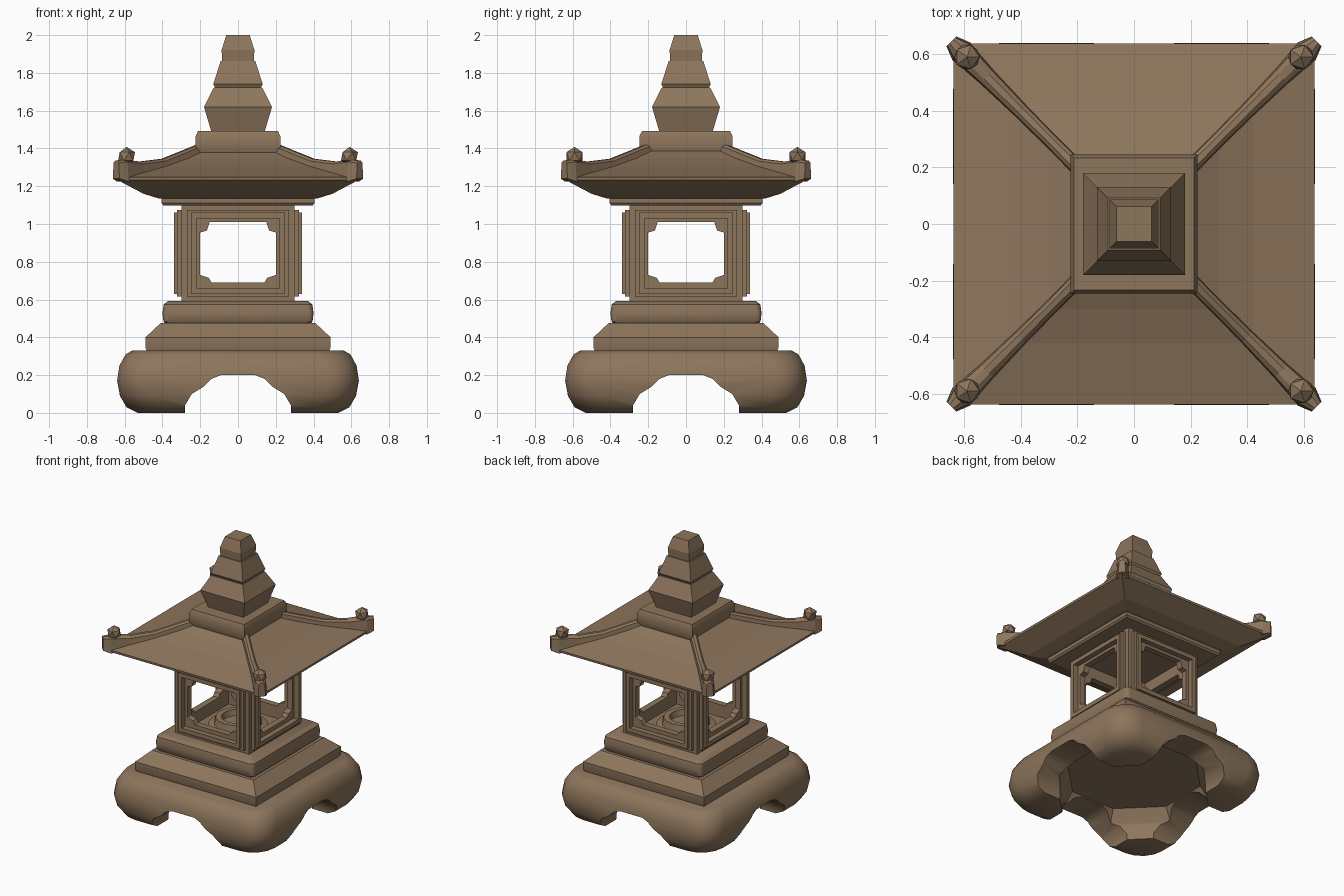
import bpy, bmesh
from math import radians, sin, cos, pi
from mathutils import Matrix, Vector

old = bpy.data.objects.get("Cube")
if old:
    bpy.data.objects.remove(old, do_unlink=True)

stone = bpy.data.materials.new("brown stone")
stone.use_nodes = True
colour = (0.27, 0.18, 0.108, 1)
stone.diffuse_color = colour
stone.node_tree.nodes["Principled BSDF"].inputs["Base Color"].default_value = colour


def finish(name, bm):
    bmesh.ops.recalc_face_normals(bm, faces=bm.faces)
    mesh = bpy.data.meshes.new(name)
    bm.to_mesh(mesh)
    bm.free()
    mesh.materials.append(stone)
    ob = bpy.data.objects.new(name, mesh)
    bpy.context.collection.objects.link(ob)
    return ob


def skin(name, rings):
    """Closed solid through rings of equal point count."""
    bm = bmesh.new()
    loops = [[bm.verts.new(p) for p in ring] for ring in rings]
    n = len(loops[0])
    for a, b in zip(loops, loops[1:]):
        for i in range(n):
            j = (i + 1) % n
            bm.faces.new((a[i], a[j], b[j], b[i]))
    bm.faces.new(loops[0][::-1])
    bm.faces.new(loops[-1])
    return finish(name, bm)


def square(half, z, r=0, steps=4, sy=1):
    """Square ring, with rounded corners when r is given."""
    pts = []
    for k in range(4):
        for s in range(steps + 1 if r else 1):
            a = k * pi / 2 + (s / steps * pi / 2 if r else pi / 4)
            c = Vector(((half - r), 0, 0)) if r else Vector((half, 0, 0))
            sx_ = 1 if k in (0, 3) else -1
            sy_ = 1 if k < 2 else -1
            pts.append((sx_ * c.x + r * cos(a), (sy_ * c.x + r * sin(a)) * sy, z))
    return pts


def tier(name, profile, r=0, sy=1):
    return skin(name, [square(h, z, r, sy=sy) for h, z in profile])


def prism(name, outline, y0, y1, turn=0):
    """Outline in x and z, pushed along y, turned about z."""
    m = Matrix.Rotation(radians(turn), 3, 'Z')
    return skin(name, [[m @ Vector((x, y, z)) for x, z in outline] for y in (y0, y1)])


def cut(ob, cutters):
    bpy.context.view_layer.objects.active = ob
    for c in cutters:
        c.hide_render = True
        mod = ob.modifiers.new("cut", 'BOOLEAN')
        mod.operation, mod.object, mod.solver = 'DIFFERENCE', c, 'EXACT'
        bpy.ops.object.modifier_apply(modifier=mod.name)
        bpy.data.objects.remove(c, do_unlink=True)


def smooth(ob, angle=35):
    bpy.ops.object.select_all(action='DESELECT')
    ob.select_set(True)
    bpy.context.view_layer.objects.active = ob
    bpy.ops.object.shade_smooth_by_angle(angle=radians(angle))


def rect(half, z0, z1):
    return [(-half, z0), (half, z0), (half, z1), (-half, z1)]


def mirrored(side):
    return side + [(-x, z) for x, z in reversed(side)]


# Footed base: rounded block with arches on all sides and a hollow underneath
base = tier("footed_base", [(0.53, 0.0), (0.59, 0.03), (0.625, 0.09), (0.64, 0.17),
                            (0.628, 0.25), (0.595, 0.31), (0.56, 0.33)], r=0.17)
arch = mirrored([(0.285, -0.1), (0.28, 0.04), (0.245, 0.1), (0.18, 0.14),
                 (0.14, 0.18), (0.09, 0.2)])
hollow = skin("hollow", [[(r * cos(a), r * sin(a), z) for a in
                          [pi / 8 + k * pi / 4 for k in range(8)]]
                         for r, z in ((0.53, -0.1), (0.52, 0.12), (0.46, 0.206))])
cut(base, [prism("arch", arch, -1, 1), prism("arch", arch, -1, 1, 90), hollow])
smooth(base)

# Stepped plinth
smooth(tier("lower_plinth", [(0.48, 0.32), (0.49, 0.345), (0.49, 0.4), (0.41, 0.475)]))
smooth(tier("upper_plinth", [(0.375, 0.46), (0.395, 0.485), (0.4, 0.53),
                             (0.393, 0.575), (0.37, 0.592)], r=0.03))

# Light chamber: hollow box with notched windows
chamber = tier("light_chamber", [(0.3, 0.585), (0.3, 1.105)])
window = mirrored([(0.14, 0.69), (0.155, 0.715), (0.2, 0.73), (0.2, 0.955),
                   (0.165, 0.965), (0.15, 1.01)])
cut(chamber, [tier("room", [(0.255, 0.6), (0.255, 1.09)]),
              prism("window", window, -1, 1), prism("window", window, -1, 1, 90)])

# Raised window frames, two steps on each wall
for side, turn in (("front", 0), ("left", 90), ("back", 180), ("right", 270)):
    for step, outer, inner, depth in (("outer", (0.27, 0.615, 1.075), (0.235, 0.645, 1.045), 0.322),
                                      ("inner", (0.25, 0.63, 1.06), (0.22, 0.66, 1.03), 0.338)):
        frame = prism(f"{side}_{step}_frame", rect(*outer), -depth, -0.29, turn)
        cut(frame, [prism("opening", rect(*inner), -1, 0, turn)])

# Lamp dish inside the chamber
dish = [(0.2, 0.59), (0.2, 0.62), (0.16, 0.63), (0.15, 0.675), (0.11, 0.675),
        (0.1, 0.635), (0.05, 0.63)]
smooth(skin("lamp_dish", [[(r * cos(k * pi / 8), r * sin(k * pi / 8), z)
                           for k in range(16)] for r, z in dish]))

# Roof
tier("roof_support", [(0.395, 1.098), (0.405, 1.11), (0.405, 1.135), (0.38, 1.15)])
tier("roof", [(0.42, 1.135), (0.5, 1.16), (0.636, 1.232), (0.638, 1.248),
              (0.42, 1.305), (0.3, 1.348), (0.2, 1.395)])

# Hip ridges with end knobs: diagonal distance, low z, high z, half width
path = [(0.19, 1.36, 1.43, 0.03), (0.3, 1.32, 1.385, 0.028), (0.4, 1.285, 1.345, 0.03),
        (0.52, 1.25, 1.33, 0.036), (0.61, 1.225, 1.34, 0.045), (0.645, 1.24, 1.335, 0.025)]
for k, corner in enumerate(("back_left", "back_right", "front_right", "front_left")):
    turn = Matrix.Rotation(k * pi / 2, 3, 'Z')
    rings = []
    for d, low, high, w in path:
        section = [(-w, low), (w, low), (w * 0.8, high - 0.012), (w * 0.35, high),
                   (-w * 0.35, high), (-w * 0.8, high - 0.012)]
        rings.append([turn @ Vector((d + s * 0.7, d - s * 0.7, z)) for s, z in section])
    skin(f"{corner}_ridge", rings)
    bm = bmesh.new()
    spot = turn @ Vector((0.59, 0.59, 1.358))
    bmesh.ops.create_icosphere(bm, subdivisions=1, radius=0.05,
                               matrix=Matrix.Translation(spot))
    finish(f"{corner}_knob", bm)

# Roof cap and three-tier finial
smooth(tier("roof_cap", [(0.215, 1.375), (0.224, 1.4), (0.224, 1.465), (0.212, 1.492)], sy=1.1))
tier("lower_finial", [(0.14, 1.485), (0.18, 1.62), (0.128, 1.722)])
tier("middle_finial", [(0.118, 1.715), (0.131, 1.74), (0.092, 1.862)])
tier("top_finial", [(0.083, 1.855), (0.087, 1.92), (0.062, 2.0)])
